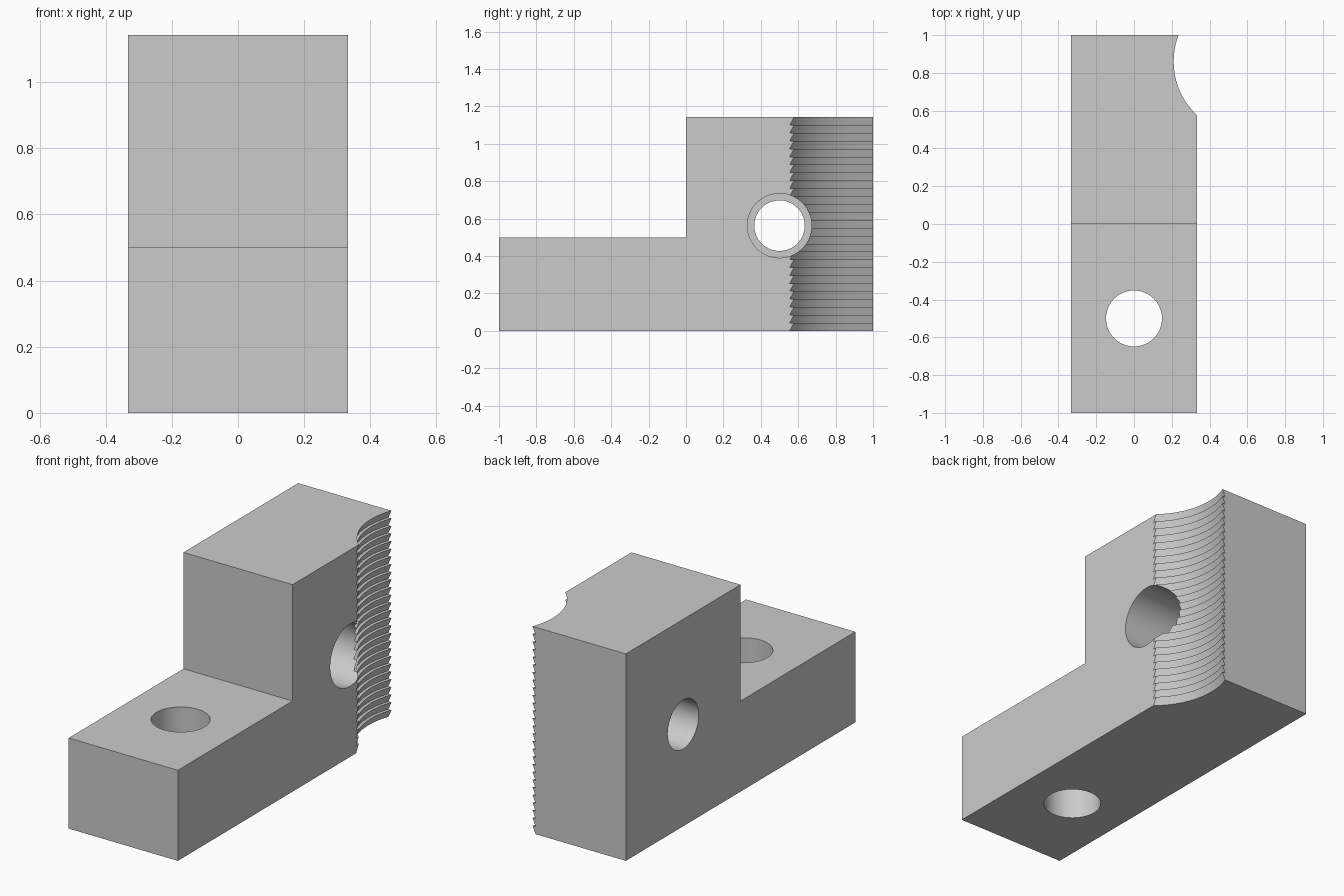
import bpy, bmesh
from math import sin, cos, tau
from mathutils import Matrix

if "Cube" in bpy.data.objects:
    bpy.data.objects.remove(bpy.data.objects["Cube"])

HALF_W, HALF_L, HEIGHT, STEP = 0.333, 1.0, 1.142, 0.5
TEETH = 27
PITCH = HEIGHT / TEETH


def make_object(name, bm):
    bmesh.ops.recalc_face_normals(bm, faces=bm.faces)
    mesh = bpy.data.meshes.new(name)
    bm.to_mesh(mesh)
    bm.free()
    obj = bpy.data.objects.new(name, mesh)
    bpy.context.collection.objects.link(obj)
    return obj


def turned(name, profile, matrix, sides):
    """Solid of revolution about local z from (radius, height) points."""
    bm = bmesh.new()
    rings = [[bm.verts.new((r * cos(tau * i / sides), r * sin(tau * i / sides), z))
              for i in range(sides)] for r, z in profile]
    for low, high in zip(rings, rings[1:]):
        for i in range(sides):
            j = (i + 1) % sides
            bm.faces.new((low[i], low[j], high[j], high[i]))
    bm.faces.new(rings[0][::-1])
    bm.faces.new(rings[-1])
    bm.transform(matrix)
    return make_object(name, bm)


def cut(target, cutter):
    mod = target.modifiers.new(cutter.name, 'BOOLEAN')
    mod.operation, mod.solver, mod.object = 'DIFFERENCE', 'EXACT', cutter
    bpy.context.view_layer.objects.active = target
    bpy.ops.object.modifier_apply(modifier=mod.name)
    bpy.data.objects.remove(cutter)


# Stepped block: L-shaped side profile extruded across the width
bm = bmesh.new()
outline = [(-HALF_L, 0), (HALF_L, 0), (HALF_L, HEIGHT), (0, HEIGHT), (0, STEP), (-HALF_L, STEP)]
face = bm.faces.new([bm.verts.new((-HALF_W, y, z)) for y, z in outline])
side = bmesh.ops.extrude_face_region(bm, geom=[face])
bmesh.ops.translate(bm, vec=(2 * HALF_W, 0, 0),
                    verts=[g for g in side["geom"] if isinstance(g, bmesh.types.BMVert)])
block = make_object("stepped_jaw_block", bm)

# Threaded scoop in the back left corner: sawtooth grooves, ledges facing up
crest, root = 0.387, 0.404
thread = [(root, -0.1)]
for k in range(TEETH):
    thread += [(root, k * PITCH), (crest, (k + 1) * PITCH)]
thread.append((crest, HEIGHT + 0.1))
cut(block, turned("thread_cutter", thread, Matrix.Translation((0.597, 0.86, 0)), 96))

# Counterbored cross hole, wide on the left side
cross = Matrix.Translation((0, 0.5, 0.562)) @ Matrix.Rotation(tau / 4, 4, 'Y')
bore, counterbore = 0.135, 0.172
cut(block, turned("cross_hole_cutter",
                  [(bore, -0.5), (bore, 0), (counterbore, 0), (counterbore, 0.5)], cross, 64))

# Upright hole through the low step
cut(block, turned("upright_hole_cutter", [(0.148, -0.2), (0.148, 0.8)],
                  Matrix.Translation((0, -0.5, 0)), 64))

# Plain grey finish
grey = bpy.data.materials.new("plain_grey")
grey.use_nodes = True
colour = (0.6, 0.6, 0.6, 1)
grey.diffuse_color = colour
grey.node_tree.nodes["Principled BSDF"].inputs["Base Color"].default_value = colour
block.data.materials.clear()
block.data.materials.append(grey)

block.select_set(True)
bpy.context.view_layer.objects.active = block
bpy.ops.object.shade_smooth_by_angle(angle=0.35)
